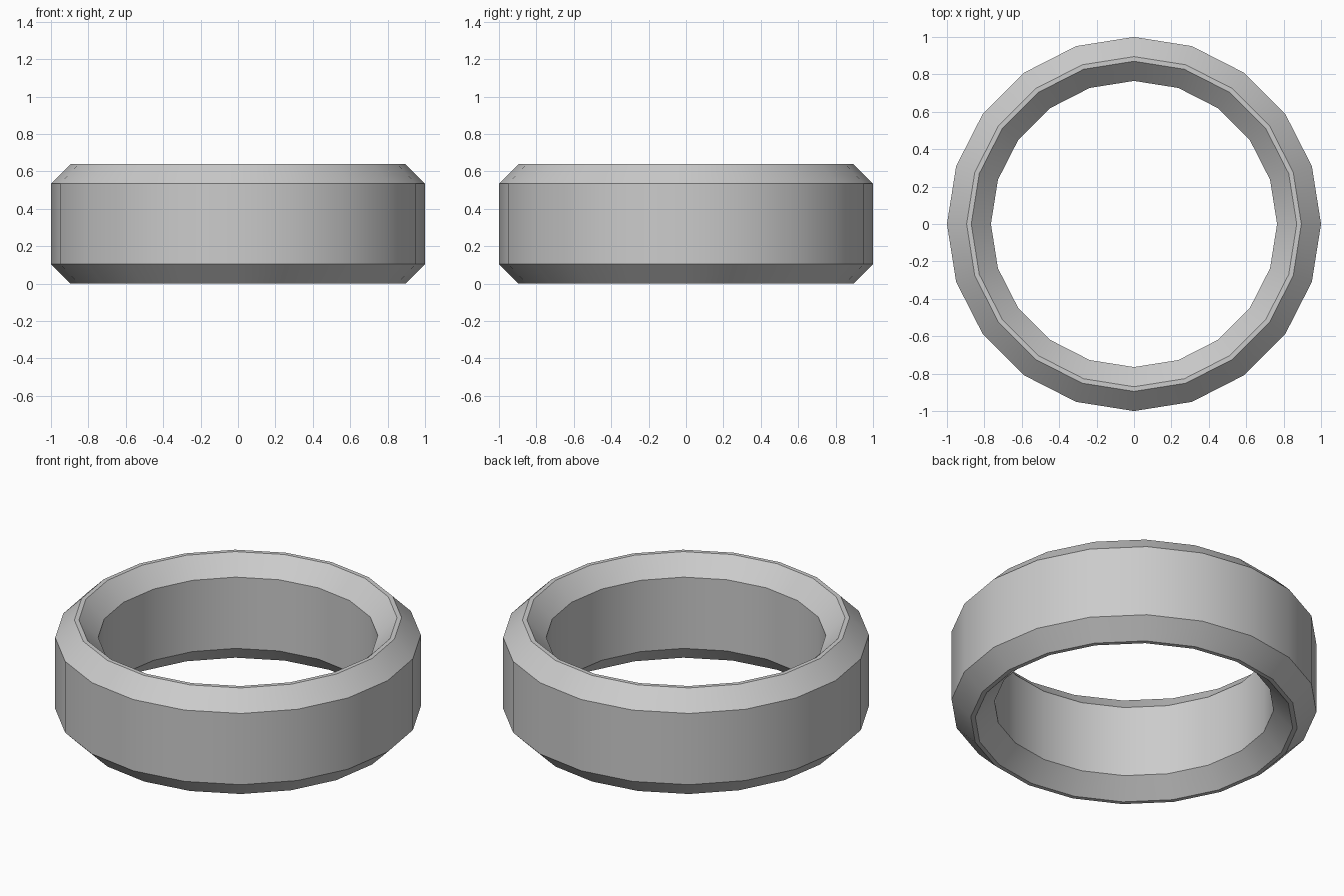
import bpy
import bmesh
import math

if "Cube" in bpy.data.objects:
    bpy.data.objects.remove(bpy.data.objects["Cube"])

SIDES = 20
# Ring cross-section (radius, z): flat bands joined by 45 degree chamfers
PROFILE = [
    (0.895, 0.0), (1.0, 0.105), (1.0, 0.535), (0.895, 0.64),
    (0.87, 0.64), (0.765, 0.535), (0.765, 0.105), (0.87, 0.0),
]


def lathe(name, profile, sides):
    """Revolve a closed profile around z."""
    bm = bmesh.new()
    rings = []
    for i in range(sides):
        a = 2 * math.pi * i / sides
        rings.append([bm.verts.new((r * math.cos(a), r * math.sin(a), z)) for r, z in profile])
    n = len(profile)
    for i in range(sides):
        cur, nxt = rings[i], rings[(i + 1) % sides]
        for j in range(n):
            k = (j + 1) % n
            bm.faces.new((cur[j], nxt[j], nxt[k], cur[k]))
    bmesh.ops.recalc_face_normals(bm, faces=bm.faces)
    mesh = bpy.data.meshes.new(name)
    bm.to_mesh(mesh)
    bm.free()
    obj = bpy.data.objects.new(name, mesh)
    bpy.context.collection.objects.link(obj)
    return obj


# Chamfered ring band, smooth around, sharp at the chamfers
ring = lathe("ring_band", PROFILE, SIDES)
bpy.context.view_layer.objects.active = ring
ring.select_set(True)
bpy.ops.object.shade_smooth_by_angle(angle=math.radians(30))
